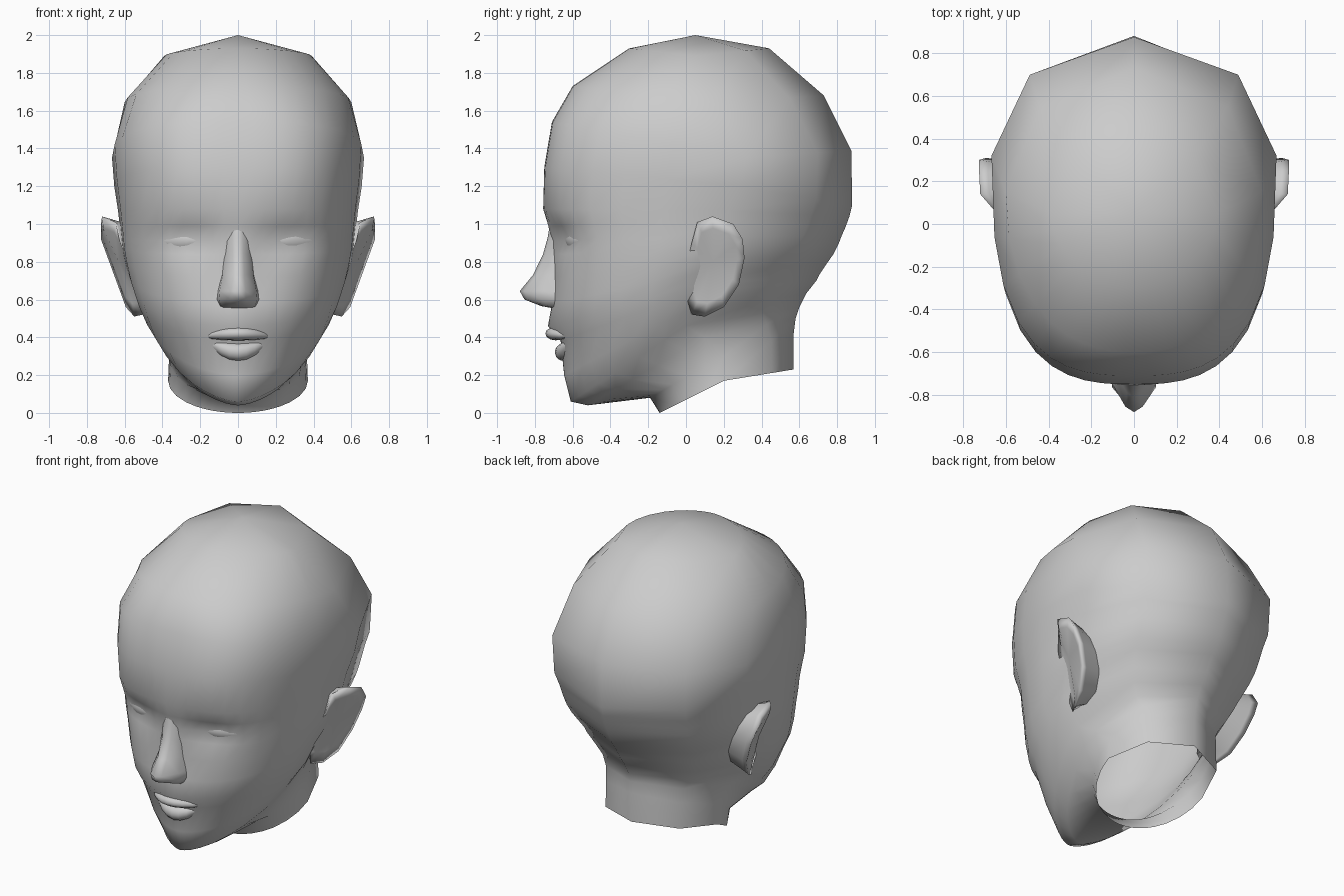
import bpy, bmesh, math

skin = bpy.data.materials.new("plain_grey")
skin.diffuse_color = (0.604, 0.604, 0.604, 1)


def make(name, verts, faces):
    """Smooth-shaded mesh object with consistent outward normals."""
    me = bpy.data.meshes.new(name)
    me.from_pydata(verts, [], faces)
    bm = bmesh.new()
    bm.from_mesh(me)
    bmesh.ops.recalc_face_normals(bm, faces=bm.faces)
    bm.to_mesh(me)
    bm.free()
    me.materials.append(skin)
    ob = bpy.data.objects.new(name, me)
    bpy.context.collection.objects.link(ob)
    for p in me.polygons:
        p.use_smooth = True
    return ob


def bridge(rows, n, closed):
    """Quads between consecutive rows of n vertices."""
    m = n if closed else n - 1
    return [(r * n + i, r * n + (i + 1) % n, (r + 1) * n + (i + 1) % n, (r + 1) * n + i)
            for r in range(rows - 1) for i in range(m)]


# Head and neck rings: front z, y / side z, y, half width / back z, y / roundness
RINGS = [
    (0.00, -0.14, 0.17, 0.20, 0.37, 0.23, 0.57, 1.0),
    (0.08, -0.19, 0.30, 0.20, 0.365, 0.42, 0.57, 0.95),
    (0.04, -0.52, 0.40, 0.10, 0.39, 0.50, 0.58, 1.2),
    (0.06, -0.61, 0.46, 0.00, 0.44, 0.56, 0.60, 1.2),
    (0.20, -0.645, 0.54, 0.00, 0.497, 0.63, 0.635, 1.08),
    (0.38, -0.66, 0.63, 0.00, 0.54, 0.70, 0.69, 0.95),
    (0.46, -0.70, 0.67, 0.00, 0.555, 0.73, 0.705, 0.91),
    (0.58, -0.70, 0.74, 0.05, 0.58, 0.79, 0.745, 0.85),
    (0.72, -0.69, 0.81, 0.10, 0.60, 0.84, 0.78, 0.8),
    (0.84, -0.69, 0.88, 0.15, 0.615, 0.90, 0.81, 0.75),
    (0.91, -0.695, 0.93, 0.18, 0.62, 0.94, 0.825, 0.73),
    (0.99, -0.715, 1.00, 0.20, 0.627, 0.985, 0.845, 0.72),
    (1.08, -0.75, 1.07, 0.22, 0.635, 1.04, 0.865, 0.72),
    (1.30, -0.75, 1.20, 0.28, 0.655, 1.10, 0.88, 0.7),
    (1.54, -0.71, 1.35, 0.32, 0.667, 1.39, 0.875, 0.7),
    (1.73, -0.60, 1.645, 0.15, 0.60, 1.68, 0.73, 0.88),
    (1.93, -0.30, 1.89, 0.05, 0.39, 1.93, 0.44, 1.1),
]
HALF = [0, 3, 7, 13, 20, 28, 37, 48, 62, 76, 90, 133, 180]
ANGLES = HALF + [360 - a for a in HALF[-2:0:-1]]


def bump(x, z, cx, cz, rx, rz):
    return math.exp(-((abs(x) - cx) / rx) ** 2 - ((z - cz) / rz) ** 2)


def head_point(ring, deg):
    zf, yf, zs, ys, w, zb, yb, e = ring
    s, c = math.sin(math.radians(deg)), math.cos(math.radians(deg))
    if c < 0:
        e = 1.0
    k = abs(c) ** e
    x = math.copysign(w * abs(s) ** e, s)
    ye, ze = (yf, zf) if c > 0 else (yb, zb)
    y, z = ys + (ye - ys) * k, zs + (ze - zs) * k
    if y < -0.3:
        y += 0.045 * bump(x, z, 0.27, 0.92, 0.13, 0.075)   # eye sockets
        y -= 0.025 * bump(x, z, 0.0, 0.82, 0.07, 0.22)     # nose bridge
        y -= 0.03 * bump(x, z, 0.0, 0.47, 0.13, 0.06)      # muzzle
    return (x, y, z)


n = len(ANGLES)
verts = [head_point(r, a) for r in RINGS for a in ANGLES]
faces = bridge(len(RINGS), n, True)
verts.append((0, 0.05, 2.0))
top = (len(RINGS) - 1) * n
faces += [(top + i, top + (i + 1) % n, len(verts) - 1) for i in range(n)]
make("head_and_neck", verts, faces)

# Nose: z, ridge y, half width, wing y
NOSE = [
    (1.03, -0.715, 0.06, -0.68),
    (0.93, -0.732, 0.075, -0.69),
    (0.84, -0.757, 0.085, -0.69),
    (0.73, -0.81, 0.095, -0.71),
    (0.645, -0.88, 0.115, -0.755),
    (0.60, -0.855, 0.12, -0.765),
    (0.565, -0.765, 0.105, -0.73),
    (0.55, -0.68, 0.07, -0.67),
]
verts = []
for z, ridge, w, wing in NOSE:
    mid = ridge * 0.8 + wing * 0.2
    for x, y in ((-w, -0.62), (-w * 0.85, wing), (-w * 0.35, mid), (0, ridge),
                 (w * 0.35, mid), (w * 0.85, wing), (w, -0.62)):
        verts.append((x, y, z))
make("nose", verts, bridge(len(NOSE), 7, False))


def almond(name, centre, size, slope=0.0, bend=0.0, lift=0.0, seg=12, rows=9):
    """Pointed lens along x, bent back in y and lifted in z at its ends."""
    verts = []
    for i in range(rows):
        t = -1 + 2 * i / (rows - 1)
        r = max(0.02, (1 - t * t) ** 0.75)
        for j in range(seg):
            a = 2 * math.pi * j / seg
            verts.append((centre[0] + size[0] * t,
                          centre[1] + slope * size[0] * t + bend * t * t + size[1] * r * math.cos(a),
                          centre[2] + lift * t * t + size[2] * r * math.sin(a)))
    return make(name, verts, bridge(rows, seg, True))


# Lips with a narrow gap between them
almond("upper_lip", (0, -0.69, 0.42), (0.185, 0.055, 0.036), bend=0.08, lift=-0.015)
almond("lower_lip", (0, -0.645, 0.322), (0.18, 0.05, 0.048), bend=0.06, lift=0.07)

# Ear rim outline as y, z
RIM = [(0.03, 0.52), (0.10, 0.51), (0.20, 0.56), (0.28, 0.68), (0.31, 0.82), (0.30, 0.92),
       (0.25, 1.00), (0.14, 1.04), (0.06, 1.01), (0.03, 0.90), (0.00, 0.76), (0.00, 0.62)]


def ear_side(z):
    """Sideways distance of the ear root at a height."""
    return 0.49 + 0.30 * (min(z, 0.94) - 0.51) - 0.2 * max(0, z - 0.94)


def build_ear(name, side):
    verts = []
    # head side, back of the rim, rim edge, inner bowl
    for scale, out in ((0.8, -0.06), (0.95, 0.06), (1.0, 0.095), (0.75, 0.08)):
        for y, z in RIM:
            y2, z2 = 0.15 + (y - 0.15) * scale, 0.79 + (z - 0.79) * scale
            reach = out
            if out > 0:
                reach *= min(1, max(0.0, y - 0.01) / 0.13) * (0.9 + 0.7 * (z - 0.51))
            verts.append((side * (ear_side(z2) + reach), y2, z2))
    m = len(RIM)
    faces = bridge(4, m, True)
    verts.append((side * (ear_side(0.8) + 0.055), 0.14, 0.80))
    faces += [(3 * m + i, 3 * m + (i + 1) % m, 4 * m) for i in range(m)]
    make(name, verts, faces)


# Paired parts
for label, side in (("left", 1), ("right", -1)):
    almond(label + "_eye", (side * 0.305, -0.575, 0.915), (0.14, 0.045, 0.06), slope=side * 0.38)
    build_ear(label + "_ear", side)
